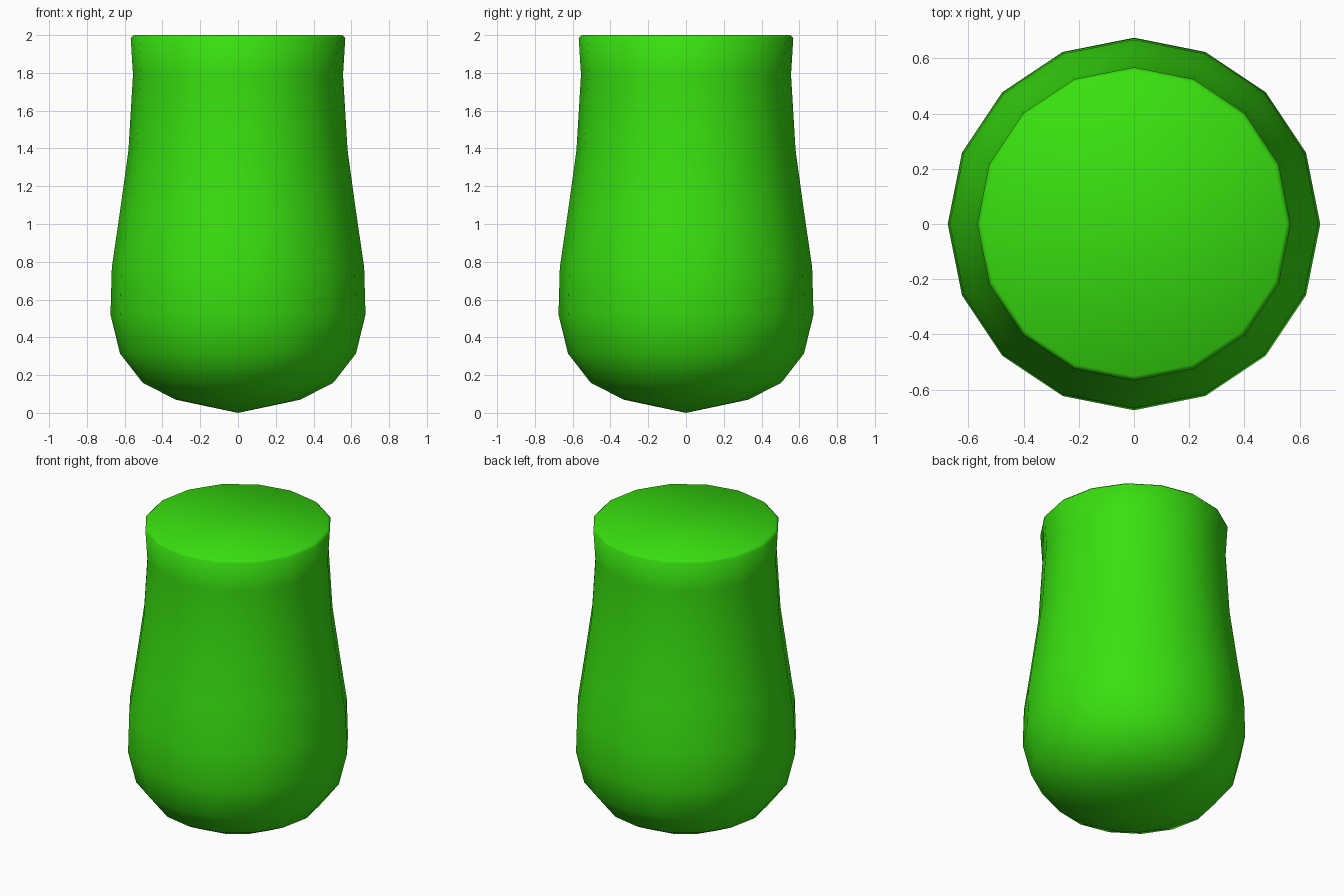
import bpy, bmesh
from math import cos, sin, pi

if "Cube" in bpy.data.objects:
    bpy.data.objects.remove(bpy.data.objects["Cube"])

SIDES = 16
# Radius and height of each ring, from the bottom pole to the top rim
PROFILE = [(0.33, 0.07), (0.505, 0.16), (0.625, 0.315), (0.675, 0.52),
           (0.668, 0.77), (0.627, 1.05), (0.58, 1.39), (0.556, 1.79),
           (0.568, 1.985), (0.552, 2.0)]


def ring(bm, r, z):
    return [bm.verts.new((r * cos(2 * pi * i / SIDES), r * sin(2 * pi * i / SIDES), z))
            for i in range(SIDES)]


# Solid turned body: pointed base, bulging belly, narrow neck, flat top
bm = bmesh.new()
rings = [ring(bm, r, z) for r, z in PROFILE]
pole = bm.verts.new((0, 0, 0))
for i in range(SIDES):
    j = (i + 1) % SIDES
    bm.faces.new((pole, rings[0][j], rings[0][i]))
    for a, b in zip(rings, rings[1:]):
        bm.faces.new((a[i], a[j], b[j], b[i]))
bm.faces.new(rings[-1])
for f in bm.faces:
    f.smooth = True

mesh = bpy.data.meshes.new("liquid_body")
bm.to_mesh(mesh)
bm.free()
body = bpy.data.objects.new("liquid_body", mesh)
bpy.context.collection.objects.link(body)

# Bright green
green = bpy.data.materials.new("green")
green.diffuse_color = (0.04, 0.75, 0.005, 1)
green.use_nodes = True
green.node_tree.nodes["Principled BSDF"].inputs["Base Color"].default_value = green.diffuse_color
mesh.materials.append(green)
